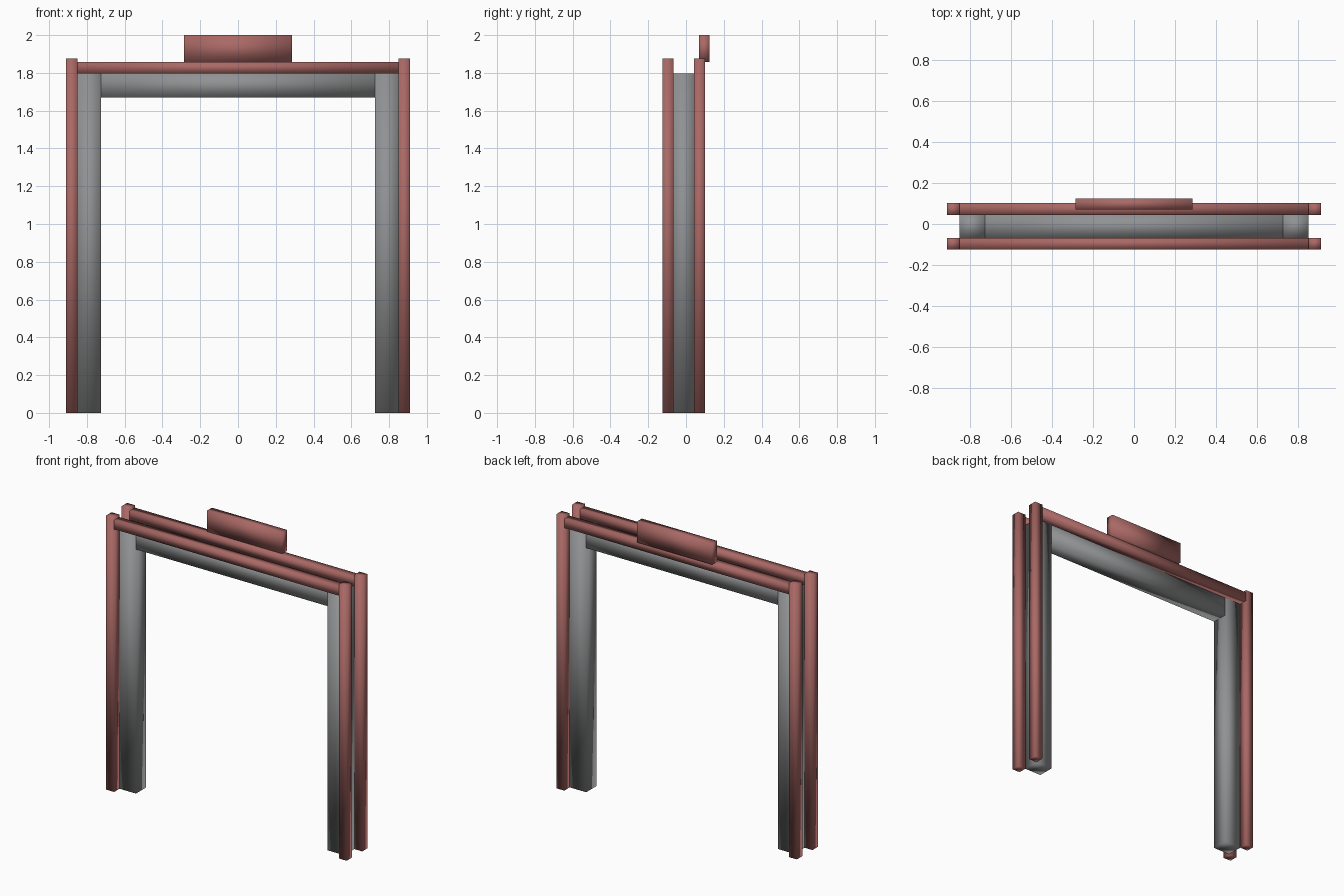
import bpy
import bmesh

cube = bpy.data.objects.get("Cube")
if cube:
    bpy.data.objects.remove(cube, do_unlink=True)


def make_material(name, rgb):
    mat = bpy.data.materials.new(name)
    mat.use_nodes = True
    color = (*rgb, 1.0)
    mat.diffuse_color = color
    mat.node_tree.nodes["Principled BSDF"].inputs["Base Color"].default_value = color
    return mat


RED = make_material("dusty_red", (0.40, 0.14, 0.13))
GREY = make_material("mid_grey", (0.28, 0.285, 0.29))


def box(name, xs, ys, zs, mat):
    """Softly shaded block spanning the given ranges."""
    bm = bmesh.new()
    bmesh.ops.create_cube(bm, size=1)
    for v in bm.verts:
        for axis, (low, high) in enumerate((xs, ys, zs)):
            v.co[axis] = high if v.co[axis] > 0 else low
    for face in bm.faces:
        face.smooth = True
    mesh = bpy.data.meshes.new(name)
    bm.to_mesh(mesh)
    bm.free()
    mesh.materials.append(mat)
    obj = bpy.data.objects.new(name, mesh)
    bpy.context.collection.objects.link(obj)
    return obj


INNER, JOINT, OUTER = 0.725, 0.85, 0.91
FRONT, BACK = (-0.125, -0.067), (0.043, 0.101)
CORE = (FRONT[1], BACK[0])
CORE_TOP = 1.797

# Grey jambs and the red trim posts beside them
for side, sign in (("left", 1), ("right", -1)):
    jamb_x = sorted((sign * INNER, sign * JOINT))
    trim_x = sorted((sign * JOINT, sign * OUTER))
    box(side + "_jamb", jamb_x, CORE, (0, CORE_TOP), GREY)
    for place, depth in (("front", FRONT), ("back", BACK)):
        box(f"{side}_{place}_trim_post", trim_x, depth, (0, 1.875), RED)

# Grey lintel between the jambs
box("lintel", (-INNER, INNER), CORE, (1.67, CORE_TOP), GREY)

# Red rails across the top, front and back
for place, depth in (("front", FRONT), ("back", BACK)):
    box(place + "_top_rail", (-JOINT, JOINT), depth, (CORE_TOP, 1.858), RED)

# Raised plaque on the back rail
box("top_plaque", (-0.285, 0.285), (0.07, 0.125), (1.858, 2.0), RED)
